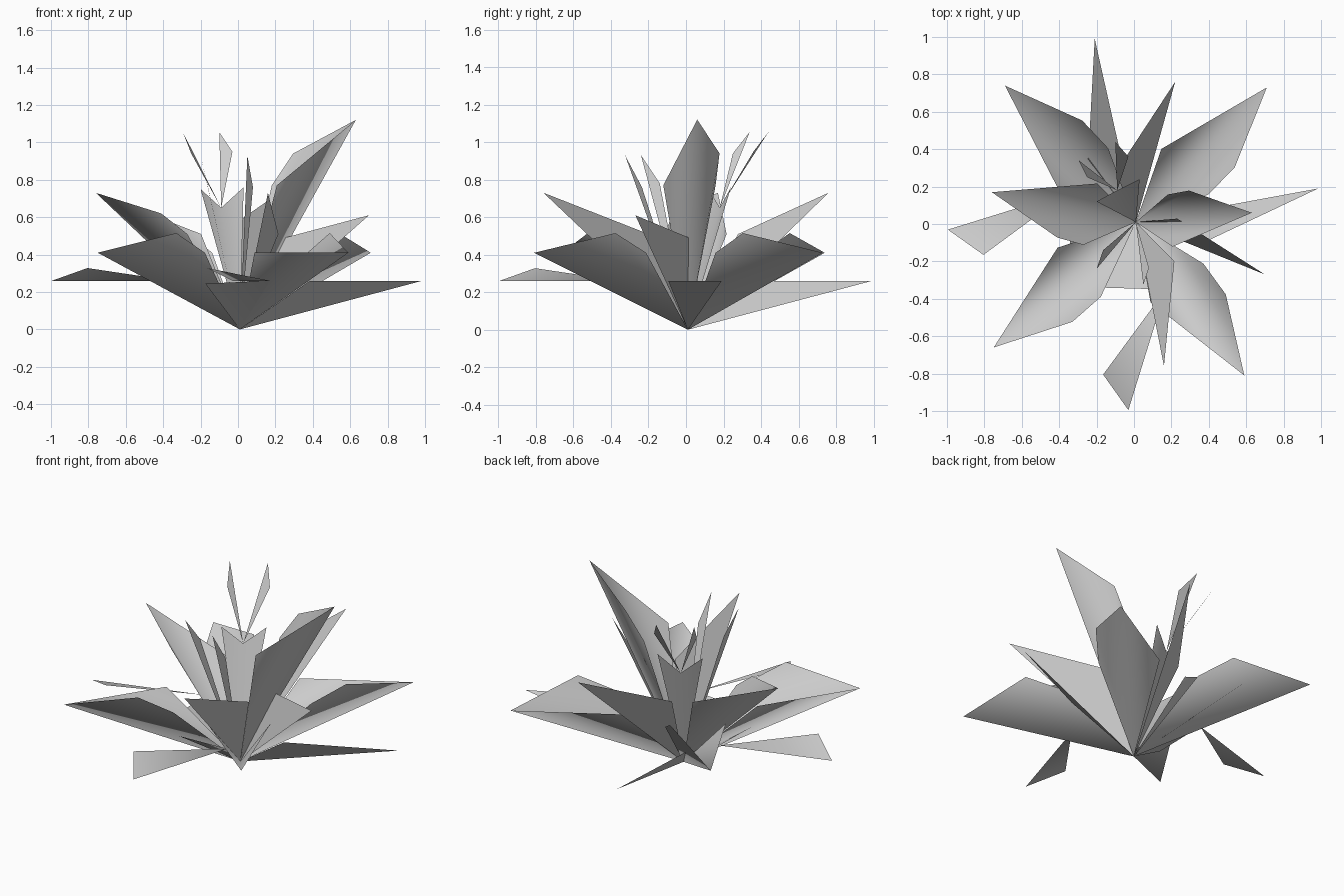
import bpy, bmesh
from mathutils import Vector

if "Cube" in bpy.data.objects:
    bpy.data.objects.remove(bpy.data.objects["Cube"])

BASE = (0.01, 0.01, 0.0)


def sheet(name, verts, faces):
    mesh = bpy.data.meshes.new(name)
    bm = bmesh.new()
    vs = [bm.verts.new(v) for v in verts]
    for f in faces:
        bm.faces.new([vs[i] for i in f]).smooth = True
    bm.to_mesh(mesh)
    bm.free()
    ob = bpy.data.objects.new(name, mesh)
    bpy.context.collection.objects.link(ob)
    return ob


def side_point(tip, along, across, z):
    """Point measured along the leaf direction and to its left."""
    u = Vector((tip[0], tip[1])).normalized()
    v = Vector((-u.y, u.x))
    p = u * along + v * across
    return (p.x, p.y, z)


def leaf(name, tip, edge, shoulder, side):
    """Folded leaf: straight midrib, one full wing with a shoulder, one plain wing."""
    (a, w, z), (b, bw, bz) = edge, shoulder
    verts = [BASE, tip, side_point(tip, a, side * w, z),
             side_point(tip, b, side * bw, bz), side_point(tip, a, -side * w, z)]
    return sheet(name, verts, [(0, 2, 3), (0, 3, 1), (0, 1, 4)])


def half_leaf(name, tip, edge):
    return sheet(name, [BASE, tip, side_point(tip, *edge)], [(0, 1, 2)])


# four wide outer leaves
for i, (x, y, s) in enumerate([(0.71, 0.73, -1), (0.59, -0.81, 1),
                               (-0.75, -0.66, 1), (-0.69, 0.74, -1)]):
    leaf(f"outer_leaf_{i + 1}", (x, y, 0.41), (0.39, 0.175, 0.41), (0.593, 0.175, 0.515), s)

# mid-height folded leaf and tall leaf
leaf("middle_leaf", (-0.76, 0.17, 0.73), (0.24, 0.168, 0.51), (0.385, 0.16, 0.62), 1)
leaf("tall_leaf", (0.63, 0.06, 1.12), (0.195, 0.14, 0.77), (0.31, 0.15, 0.94), 1)

# single-wing middle leaves
half_leaf("middle_leaf_back", (0.22, 0.76, 0.73), (0.24, 0.17, 0.51))
half_leaf("middle_leaf_front", (0.16, -0.76, 0.73), (0.24, 0.17, 0.51))
half_leaf("middle_leaf_right", (0.70, -0.27, 0.61), (0.205, 0.11, 0.485))

# low spreading leaves, one wing each
half_leaf("low_leaf_right", (0.985, 0.19, 0.26), (0.36, -0.165, 0.26))
half_leaf("low_leaf_back", (-0.21, 0.99, 0.26), (0.39, 0.168, 0.26))

# low leaves with a separate end blade, mirrored over the diagonal
for name, swap in (("low_leaf_front", False), ("low_leaf_left", True)):
    pts = [BASE, (0.17, -0.35, 0.26), (-0.175, -0.34, 0.245),
           (-0.03, -0.995, 0.26), (-0.165, -0.805, 0.328)]
    if swap:
        pts = [(y, x, z) for x, y, z in pts]
    sheet(name, pts, [(0, 1, 2), (1, 3, 4)])

# inner notched leaf with two blades rising from its notch
notch = (-0.09, 0.18, 0.65)
sheet("inner_leaf", [BASE, (-0.20, 0.12, 0.75), notch, (0.03, 0.24, 0.76)],
      [(0, 1, 2), (0, 2, 3)])
sheet("inner_blade_left", [notch, (-0.295, 0.34, 1.055), (-0.25, 0.25, 0.94)], [(0, 1, 2)])
sheet("inner_blade_right", [notch, (-0.10, 0.44, 1.055), (-0.03, 0.36, 0.95)], [(0, 1, 2)])

# narrow front blades
sheet("front_blade_left", [BASE, (-0.20, -0.24, 0.93), (-0.165, -0.14, 0.78)], [(0, 1, 2)])
sheet("front_blade_right", [BASE, (0.05, -0.325, 0.93), (0.08, -0.235, 0.76)], [(0, 1, 2)])
